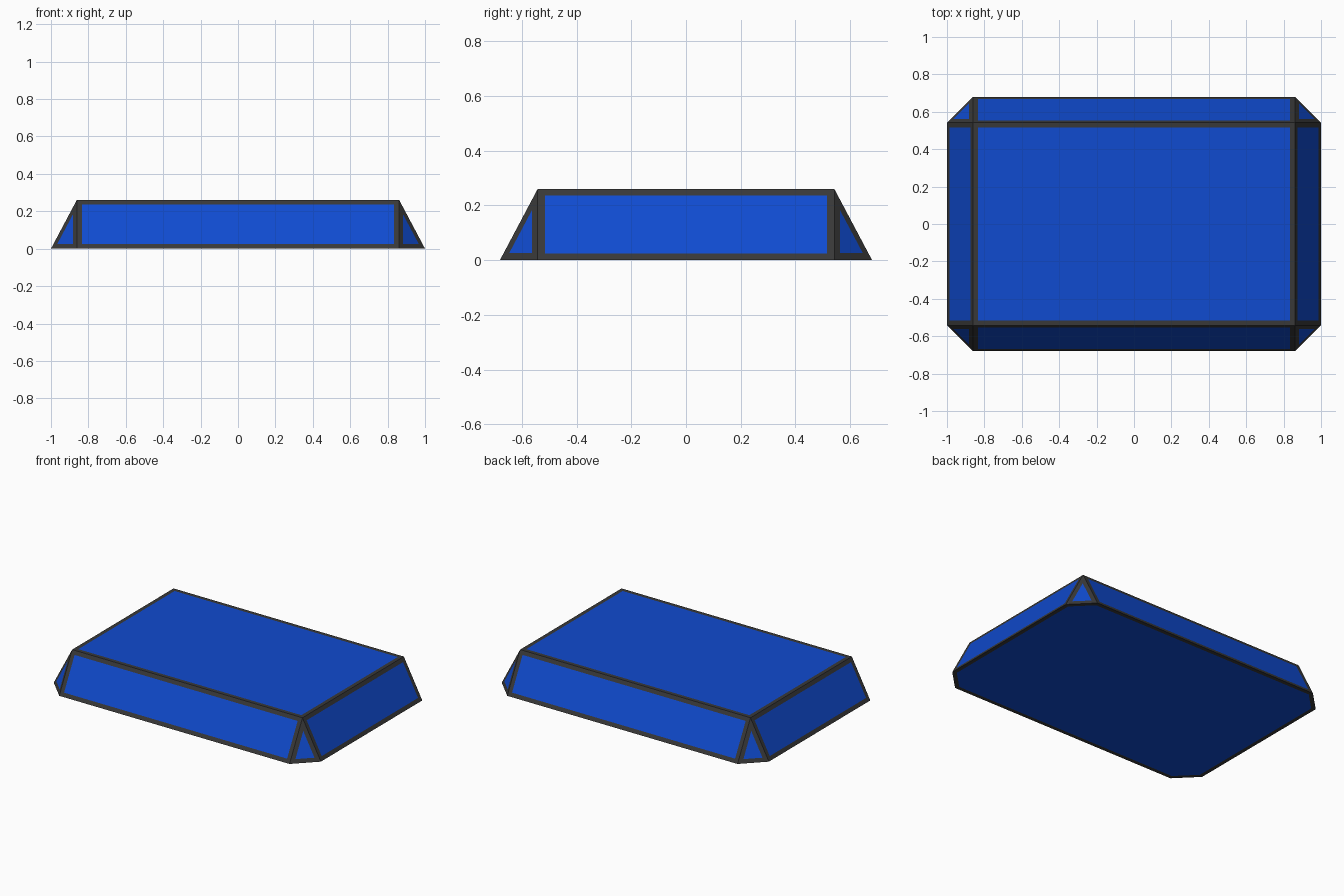
import bpy, bmesh

if "Cube" in bpy.data.objects:
    bpy.data.objects.remove(bpy.data.objects["Cube"])

# Half sizes of the top rectangle, the outward flare of the base, height and border width
TOP_X, TOP_Y, FLARE, HEIGHT, BORDER = 0.862, 0.542, 0.138, 0.26, 0.027


def material(name, colour):
    mat = bpy.data.materials.new(name)
    mat.diffuse_color = colour
    mat.use_nodes = True
    mat.node_tree.nodes["Principled BSDF"].inputs["Base Color"].default_value = mat.diffuse_color
    return mat


# Solid body: rectangular top, cut-corner base, triangular corner facets
bm = bmesh.new()
for sx in (-1, 1):
    for sy in (-1, 1):
        bm.verts.new((sx * TOP_X, sy * TOP_Y, HEIGHT))
        bm.verts.new((sx * (TOP_X + FLARE), sy * TOP_Y, 0))
        bm.verts.new((sx * TOP_X, sy * (TOP_Y + FLARE), 0))
bmesh.ops.convex_hull(bm, input=bm.verts[:])
bmesh.ops.dissolve_limit(bm, angle_limit=0.01, verts=bm.verts[:], edges=bm.edges[:])
bmesh.ops.recalc_face_normals(bm, faces=bm.faces[:])

# Blue panel inside a dark border on every facet
panels = bm.faces[:]
borders = bmesh.ops.inset_individual(bm, faces=panels, thickness=BORDER,
                                     use_even_offset=True)["faces"]
for face in panels:
    face.material_index = 0
for face in borders:
    face.material_index = 1

mesh = bpy.data.meshes.new("bevelled_slab")
bm.to_mesh(mesh)
bm.free()
mesh.materials.append(material("blue_panel", (0.005, 0.07, 0.63, 1)))
mesh.materials.append(material("dark_border", (0.04, 0.04, 0.04, 1)))
slab = bpy.data.objects.new("bevelled_slab", mesh)
bpy.context.collection.objects.link(slab)
